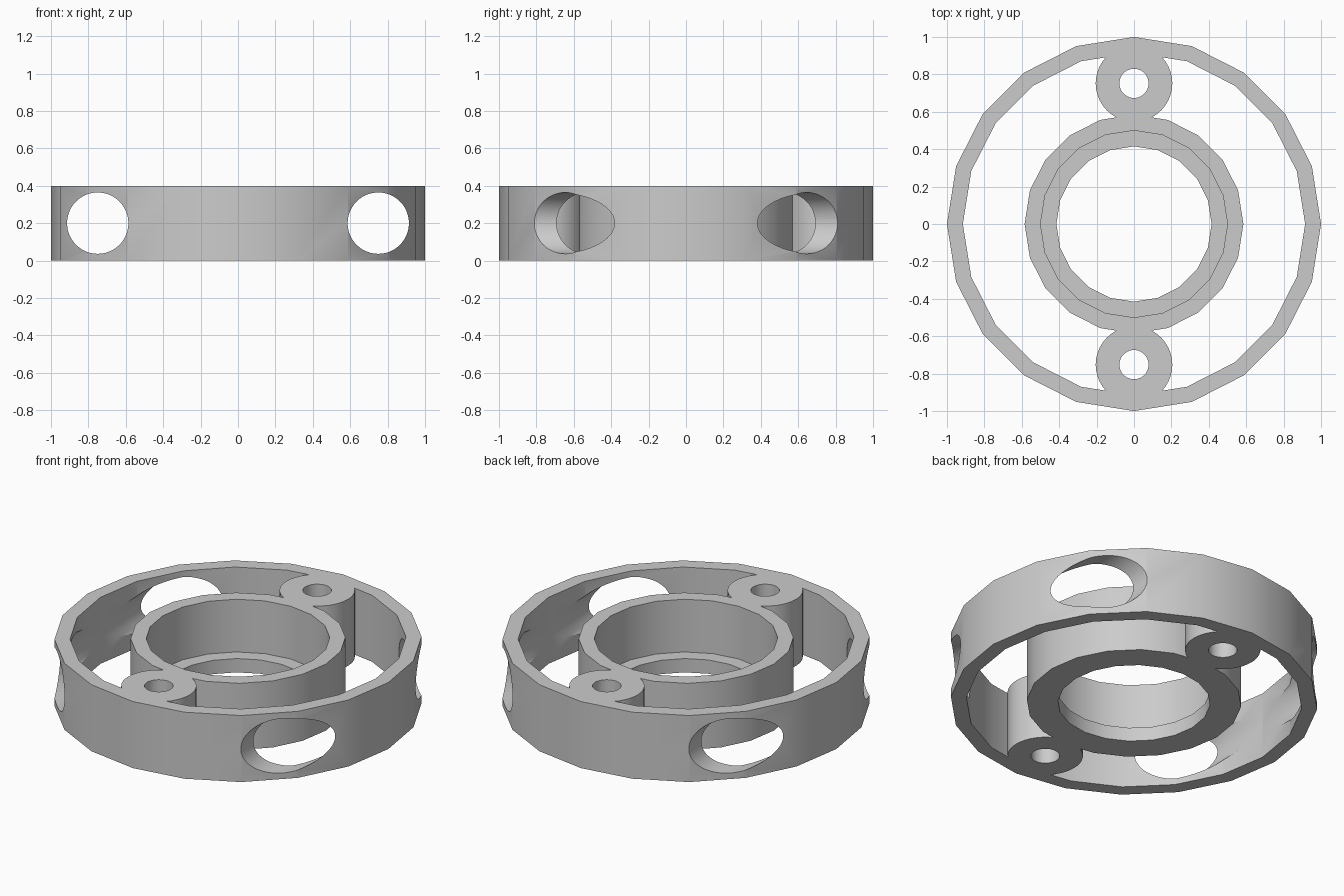
import bpy, bmesh, math

cube = bpy.data.objects.get("Cube")
if cube:
    bpy.data.objects.remove(cube, do_unlink=True)

HEIGHT = 0.4
SEGMENTS = 20

grey = bpy.data.materials.new("grey plastic")
grey.use_nodes = True
colour = (0.6, 0.6, 0.6, 1)
grey.diffuse_color = colour
grey.node_tree.nodes["Principled BSDF"].inputs["Base Color"].default_value = colour


def lathe(name, profile, sides, x=0, y=0):
    """Spin a closed (radius, height) profile about a vertical axis."""
    bm = bmesh.new()
    rings = []
    for i in range(sides):
        a = 2 * math.pi * i / sides
        rings.append([bm.verts.new((x + r * math.cos(a), y + r * math.sin(a), z))
                      for r, z in profile])
    n = len(profile)
    for i in range(sides):
        a, b = rings[i], rings[(i + 1) % sides]
        for j in range(n):
            k = (j + 1) % n
            bm.faces.new((a[j], b[j], b[k], a[k]))
    bmesh.ops.recalc_face_normals(bm, faces=bm.faces)
    mesh = bpy.data.meshes.new(name)
    bm.to_mesh(mesh)
    bm.free()
    mesh.materials.append(grey)
    obj = bpy.data.objects.new(name, mesh)
    bpy.context.collection.objects.link(obj)
    return obj


def tube(name, inner, outer, sides, x=0, y=0):
    return lathe(name, [(inner, 0), (outer, 0), (outer, HEIGHT), (inner, HEIGHT)], sides, x, y)


def combine(target, tool, operation):
    """Apply a boolean and discard the tool."""
    mod = target.modifiers.new("cut", "BOOLEAN")
    mod.operation = operation
    mod.solver = "EXACT"
    mod.object = tool
    bpy.context.view_layer.objects.active = target
    bpy.ops.object.modifier_apply(modifier=mod.name)
    bpy.data.objects.remove(tool, do_unlink=True)


# Outer ring with two round passages running front to back
body = tube("ring_housing", 0.915, 1.0, SEGMENTS)
for side in (-1, 1):
    bpy.ops.mesh.primitive_cylinder_add(vertices=48, radius=0.164, depth=3,
                                        location=(side * 0.75, 0, HEIGHT / 2),
                                        rotation=(math.pi / 2, 0, 0))
    cutter = bpy.context.object
    cutter.name = "passage_cutter"
    cutter.hide_render = True
    cutter.data.materials.append(grey)
    combine(body, cutter, "DIFFERENCE")

# Central cup with a lip at the bottom
cup = lathe("central_cup", [(0.415, 0), (0.585, 0), (0.585, HEIGHT),
                            (0.5, HEIGHT), (0.5, 0.083), (0.415, 0.083)], SEGMENTS)

# Screw bosses bridging the cup and the outer ring
for side in (-1, 1):
    combine(body, tube("screw_boss", 0.078, 0.205, 40, 0, side * 0.752), "UNION")
combine(body, cup, "UNION")

# Smooth walls with crisp edges
bpy.ops.object.select_all(action="DESELECT")
body.select_set(True)
bpy.context.view_layer.objects.active = body
bpy.ops.object.shade_smooth_by_angle(angle=math.radians(30))
